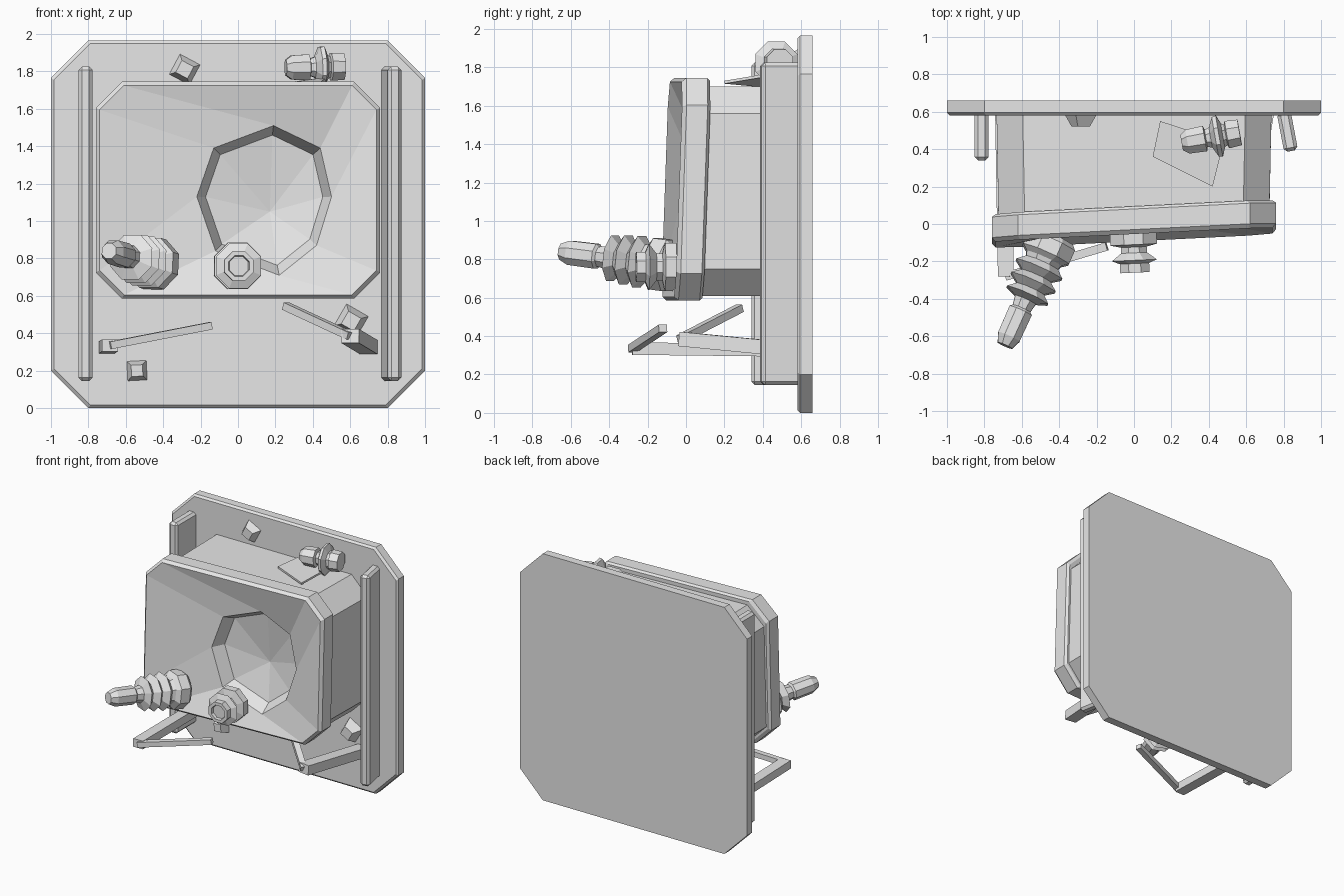
import bpy, bmesh, math
from mathutils import Vector, Matrix

cube = bpy.data.objects.get("Cube")
if cube:
    bpy.data.objects.remove(cube, do_unlink=True)

grey = bpy.data.materials.new("light grey")
grey.use_nodes = True
grey.diffuse_color = (0.8, 0.8, 0.8, 1)
grey.node_tree.nodes["Principled BSDF"].inputs["Base Color"].default_value = (0.8, 0.8, 0.8, 1)


def finish(name, bm):
    bmesh.ops.recalc_face_normals(bm, faces=bm.faces[:])
    mesh = bpy.data.meshes.new(name)
    bm.to_mesh(mesh)
    bm.free()
    mesh.materials.append(grey)
    obj = bpy.data.objects.new(name, mesh)
    bpy.context.collection.objects.link(obj)
    return obj


def loft(name, loops, tip=None):
    """Skin equal-sized loops; close the far end flat or to a tip point."""
    bm = bmesh.new()
    rings = [[bm.verts.new(p) for p in loop] for loop in loops]
    n = len(rings[0])
    for a, b in zip(rings, rings[1:]):
        for i in range(n):
            j = (i + 1) % n
            bm.faces.new((a[i], a[j], b[j], b[i]))
    bm.faces.new(rings[0])
    if tip:
        point = bm.verts.new(tip)
        for i in range(n):
            bm.faces.new((rings[-1][i], rings[-1][(i + 1) % n], point))
    else:
        bm.faces.new(rings[-1])
    return finish(name, bm)


def chamfered(w, low, high, c, y):
    """Clockwise rectangle with cut corners, facing the front."""
    corners = [(w - c, high), (w, high - c), (w, low + c), (w - c, low),
               (c - w, low), (-w, low + c), (-w, high - c), (c - w, high)]
    return [(x, y, z) for x, z in corners]


def turned(name, base, end, profile, sides=8):
    """Faceted turned part; profile holds (fraction along axis, radius)."""
    base, end = Vector(base), Vector(end)
    rot = (end - base).to_track_quat('Z', 'Y')
    loops = []
    for t, r in profile:
        centre = base.lerp(end, t)
        angles = [math.tau * (i + 0.5) / sides for i in range(sides)]
        loops.append([centre + rot @ Vector((r * math.cos(a), r * math.sin(a), 0))
                      for a in angles])
    return loft(name, loops)


def bar(name, a, b, width, height, bevel=0):
    a, b = Vector(a), Vector(b)
    rot = (b - a).to_track_quat('Y', 'Z').to_matrix().to_4x4()
    size = Matrix.Diagonal((width, (b - a).length, height, 1))
    bm = bmesh.new()
    bmesh.ops.create_cube(bm, size=1, matrix=Matrix.Translation((a + b) / 2) @ rot @ size)
    obj = finish(name, bm)
    if bevel:
        mod = obj.modifiers.new("edge bevel", 'BEVEL')
        mod.width, mod.segments = bevel, 1
    return obj


# Back plate with cut corners and a bevelled front rim
loft("back_plate", [chamfered(1, 0, 1.965, 0.2, 0.66),
                    chamfered(1, 0, 1.965, 0.2, 0.595),
                    chamfered(0.985, 0.015, 1.95, 0.195, 0.58)])


# Housing, front flange and sunken lens as one skin, the front slightly skewed
def skew(points):
    return [(x, y + 0.05 * x + 0.035 * (z - 1.165), z) for x, y, z in points]


hole = [(0.44, 1.39), (0.50, 1.13), (0.42, 0.87), (0.22, 0.71),
        (-0.12, 0.84), (-0.22, 1.13), (-0.13, 1.39), (0.19, 1.51)]
mid_x, mid_z = 0.14, 1.12


def hole_loop(scale, y):
    return skew([(mid_x + (x - mid_x) * scale, y, mid_z + (z - mid_z) * scale)
                 for x, z in hole])


loft("housing", [chamfered(0.735, 0.61, 1.70, 0.14, 0.6),
                 skew(chamfered(0.725, 0.61, 1.70, 0.14, 0.075)),
                 skew(chamfered(0.74, 0.60, 1.73, 0.14, 0.075)),
                 skew(chamfered(0.76, 0.585, 1.745, 0.14, 0.06)),
                 skew(chamfered(0.76, 0.585, 1.745, 0.14, -0.05)),
                 skew(chamfered(0.74, 0.605, 1.725, 0.13, -0.073)),
                 hole_loop(1, -0.005),
                 hole_loop(0.87, 0.09)], tip=(0.17, 0.16, 1.05))

# Side rails
for name, x_back, x_front, y_front in (("right_rail", -0.815, -0.815, 0.34),
                                       ("left_rail", 0.80, 0.84, 0.39)):
    bar(name, (x_back, 0.6, 0.985), (x_front, y_front, 0.985), 0.075, 1.68, 0.018)

# Ribbed nozzle leaning out of the lower right corner
turned("ribbed_nozzle", (-0.43, -0.07, 0.765), (-0.69, -0.65, 0.84),
       [(0, 0.12), (0.04, 0.145), (0.16, 0.145), (0.2, 0.11), (0.24, 0.1),
        (0.30, 0.145), (0.36, 0.09), (0.42, 0.14), (0.48, 0.085),
        (0.54, 0.13), (0.58, 0.065), (0.66, 0.055), (0.68, 0.07),
        (0.92, 0.068), (1, 0.045)])

# Centre knob with a hollow face
turned("centre_knob", (-0.005, -0.04, 0.76), (0.005, -0.26, 0.76),
       [(0, 0.11), (0.06, 0.135), (0.32, 0.135), (0.38, 0.075), (0.52, 0.075),
        (0.7, 0.13), (0.78, 0.085), (1, 0.085), (1, 0.06), (0.9, 0.055)])

# Fitting lying on top of the housing
turned("top_fitting", (0.565, 0.49, 1.825), (0.255, 0.435, 1.82),
       [(0, 0.075), (0.22, 0.08), (0.24, 0.06), (0.29, 0.07), (0.35, 0.12),
        (0.42, 0.115), (0.5, 0.06), (0.58, 0.05), (0.6, 0.075),
        (0.9, 0.07), (1, 0.045)])

# Loose tilted sheet below the fitting
sheet = [(0.10, 0.36, 1.70), (0.14, 0.55, 1.71), (0.48, 0.44, 1.755), (0.42, 0.20, 1.715)]
loft("loose_sheet", [sheet, [(x, y, z + 0.015) for x, y, z in sheet]])

# Small tapered studs on the back plate
for name, x, z, size, angle, depth in (("upper_stud", -0.285, 1.81, 0.092, 17, 0.07),
                                       ("lower_stud", -0.54, 0.2, 0.078, 48, 0.08),
                                       ("side_stud", 0.605, 0.465, 0.10, 15, 0.09)):
    def ring(r, y):
        turns = [math.radians(angle + 90 * i) for i in range(4)]
        return [(x + r * math.cos(a), y, z + r * math.sin(a)) for a in turns]
    loft(name, [ring(size, 0.59), ring(size * 0.55, 0.59 - depth)])

# Bent arms below the housing
elbows = {"right": ((-0.70, 0.59, 0.325), (-0.685, -0.28, 0.335), (-0.145, -0.12, 0.44), 0.085, 0.065),
          "left": ((0.70, 0.59, 0.325), (0.60, -0.03, 0.385), (0.255, 0.28, 0.545), 0.095, 0.075)}
for side, (root, elbow, end, width, height) in elbows.items():
    bar(side + "_arm", root, elbow, width, height)
    bar(side + "_arm_link", elbow, end, 0.045, 0.04)
